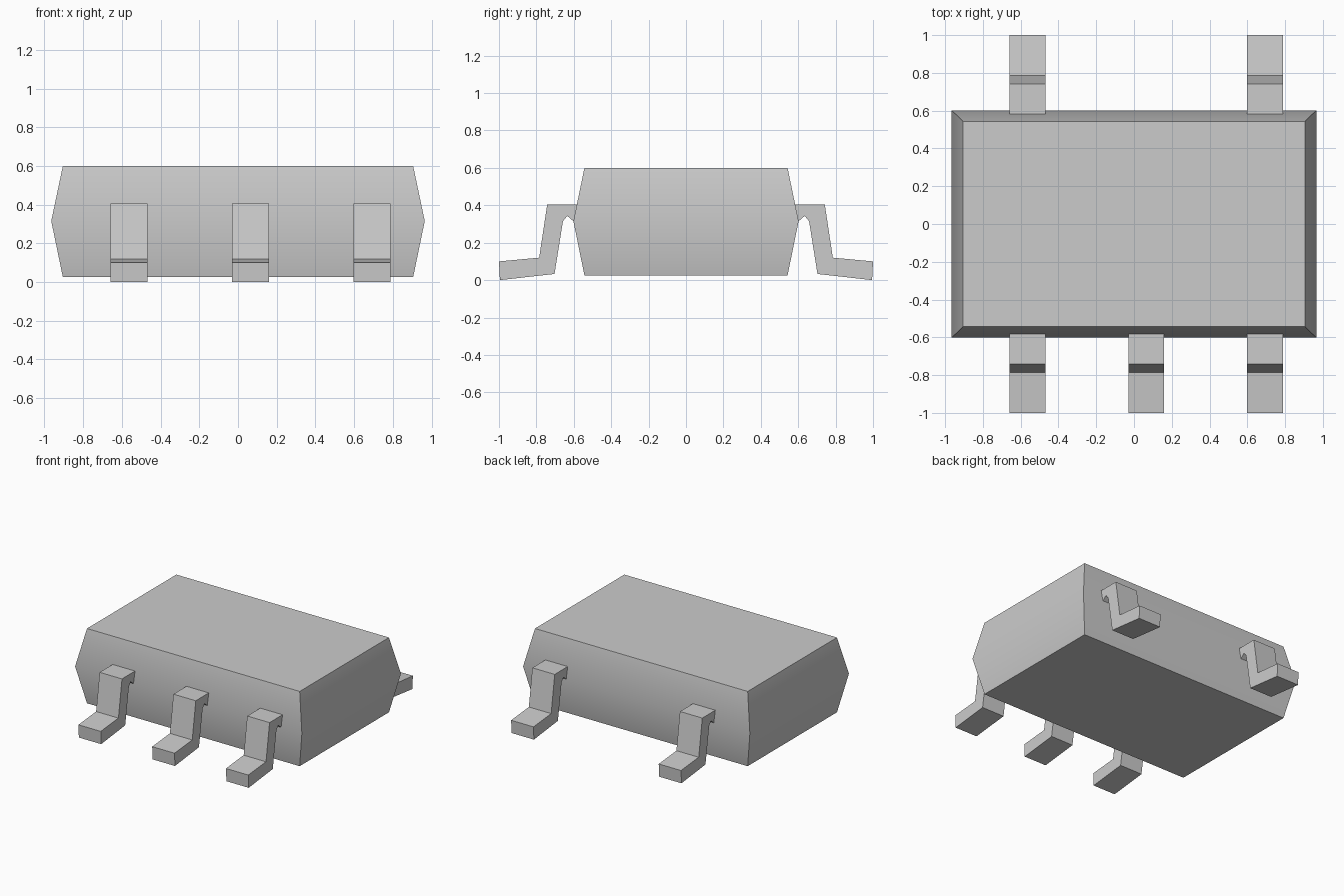
import bpy
import bmesh
from math import radians

cube = bpy.data.objects.get("Cube")
if cube:
    bpy.data.objects.remove(cube, do_unlink=True)

GREY = (0.6, 0.6, 0.6, 1.0)
grey = bpy.data.materials.new("plain grey")
grey.use_nodes = True
grey.diffuse_color = GREY
grey.node_tree.nodes["Principled BSDF"].inputs["Base Color"].default_value = GREY


def finish(name, bm):
    """Turn a bmesh into a named grey object with sharp edges kept."""
    bmesh.ops.recalc_face_normals(bm, faces=bm.faces)
    mesh = bpy.data.meshes.new(name)
    bm.to_mesh(mesh)
    bm.free()
    mesh.materials.append(grey)
    obj = bpy.data.objects.new(name, mesh)
    bpy.context.collection.objects.link(obj)
    bpy.ops.object.select_all(action="DESELECT")
    obj.select_set(True)
    bpy.context.view_layer.objects.active = obj
    bpy.ops.object.shade_smooth_by_angle(angle=radians(30))
    return obj


# Moulded body: three stacked rectangles, widest at the parting line
bm = bmesh.new()
rings = []
for hx, hy, z in ((0.905, 0.543, 0.025), (0.965, 0.602, 0.315), (0.905, 0.543, 0.6)):
    corners = ((-hx, -hy), (hx, -hy), (hx, hy), (-hx, hy))
    rings.append([bm.verts.new((x, y, z)) for x, y in corners])
for low, high in zip(rings, rings[1:]):
    for i in range(4):
        j = (i + 1) % 4
        bm.faces.new((low[i], low[j], high[j], high[i]))
bm.faces.new(rings[0])
bm.faces.new(rings[-1])
finish("body", bm)

# Bent lead profile as (distance from centre, height)
PROFILE = [(0.575, 0.405), (0.742, 0.405), (0.785, 0.12), (1.0, 0.1),
           (0.995, 0.0), (0.703, 0.033), (0.658, 0.315), (0.635, 0.343),
           (0.602, 0.315), (0.575, 0.315)]
WIDTH = 0.19


def lead(name, x, side):
    """Extrude the lead profile across its width; side is -1 front, 1 back."""
    bm = bmesh.new()
    face = bm.faces.new([bm.verts.new((x - WIDTH / 2, side * d, z)) for d, z in PROFILE])
    new = bmesh.ops.extrude_face_region(bm, geom=[face])["geom"]
    verts = [v for v in new if isinstance(v, bmesh.types.BMVert)]
    bmesh.ops.translate(bm, verts=verts, vec=(WIDTH, 0, 0))
    return finish(name, bm)


# Three leads in front, two behind
for label, x in (("right", -0.563), ("middle", 0.065), ("left", 0.693)):
    lead("front_" + label + "_lead", x, -1)
    if label != "middle":
        lead("back_" + label + "_lead", x, 1)
